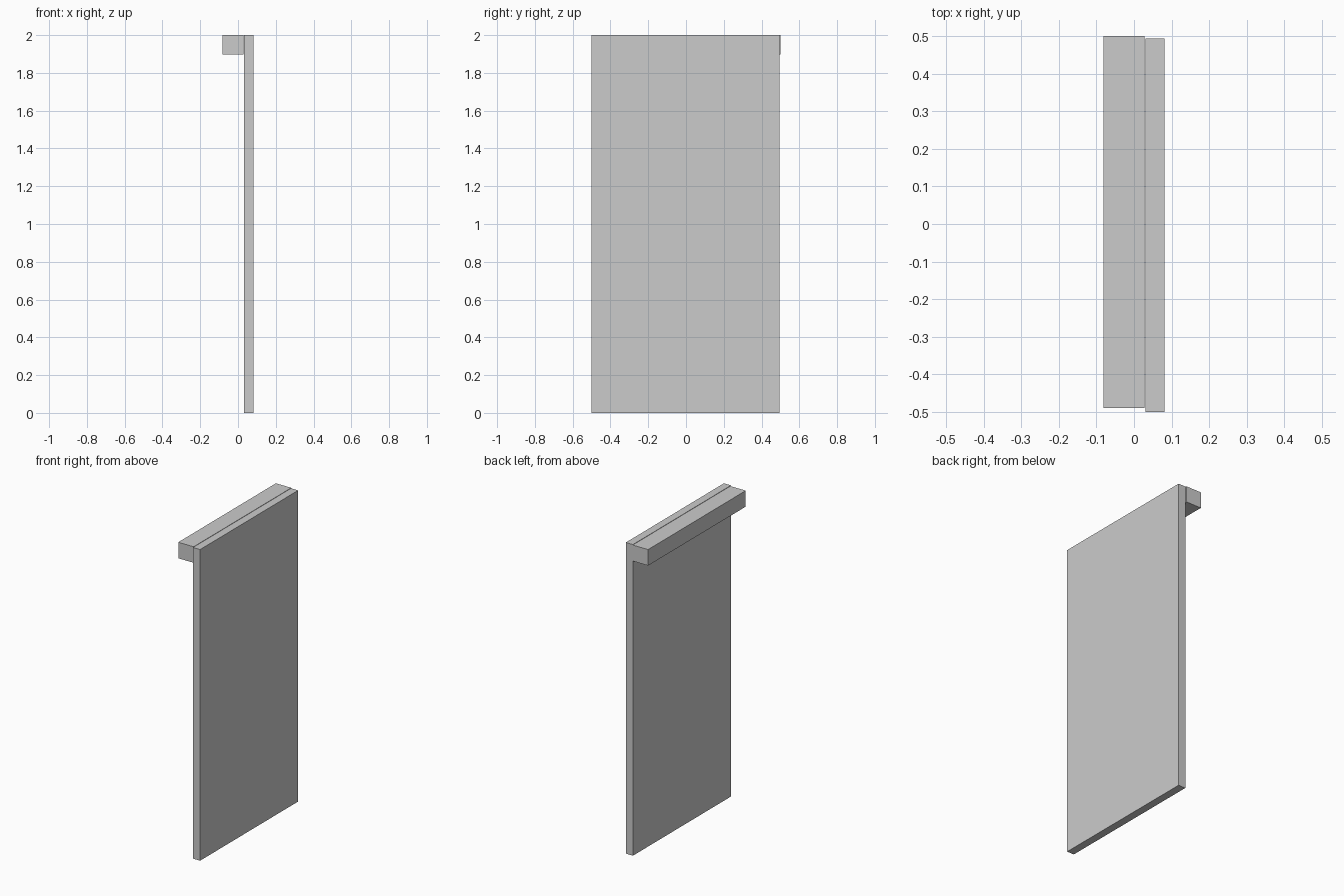
import bpy

if "Cube" in bpy.data.objects:
    bpy.data.objects.remove(bpy.data.objects["Cube"])


def box(name, low, high):
    """Add a box spanning two opposite corners."""
    centre = [(a + b) / 2 for a, b in zip(low, high)]
    size = [b - a for a, b in zip(low, high)]
    bpy.ops.mesh.primitive_cube_add(size=1, location=centre)
    obj = bpy.context.object
    obj.name = name
    obj.scale = size
    bpy.ops.object.transform_apply(location=False, rotation=False, scale=True)
    return obj


# Tall flat panel
box("panel", (0.031, -0.501, 0.0), (0.081, 0.495, 2.0))

# Top rail behind the panel, separated by a hairline gap and slightly offset
box("top_rail", (-0.081, -0.491, 1.897), (0.028, 0.501, 2.0))
